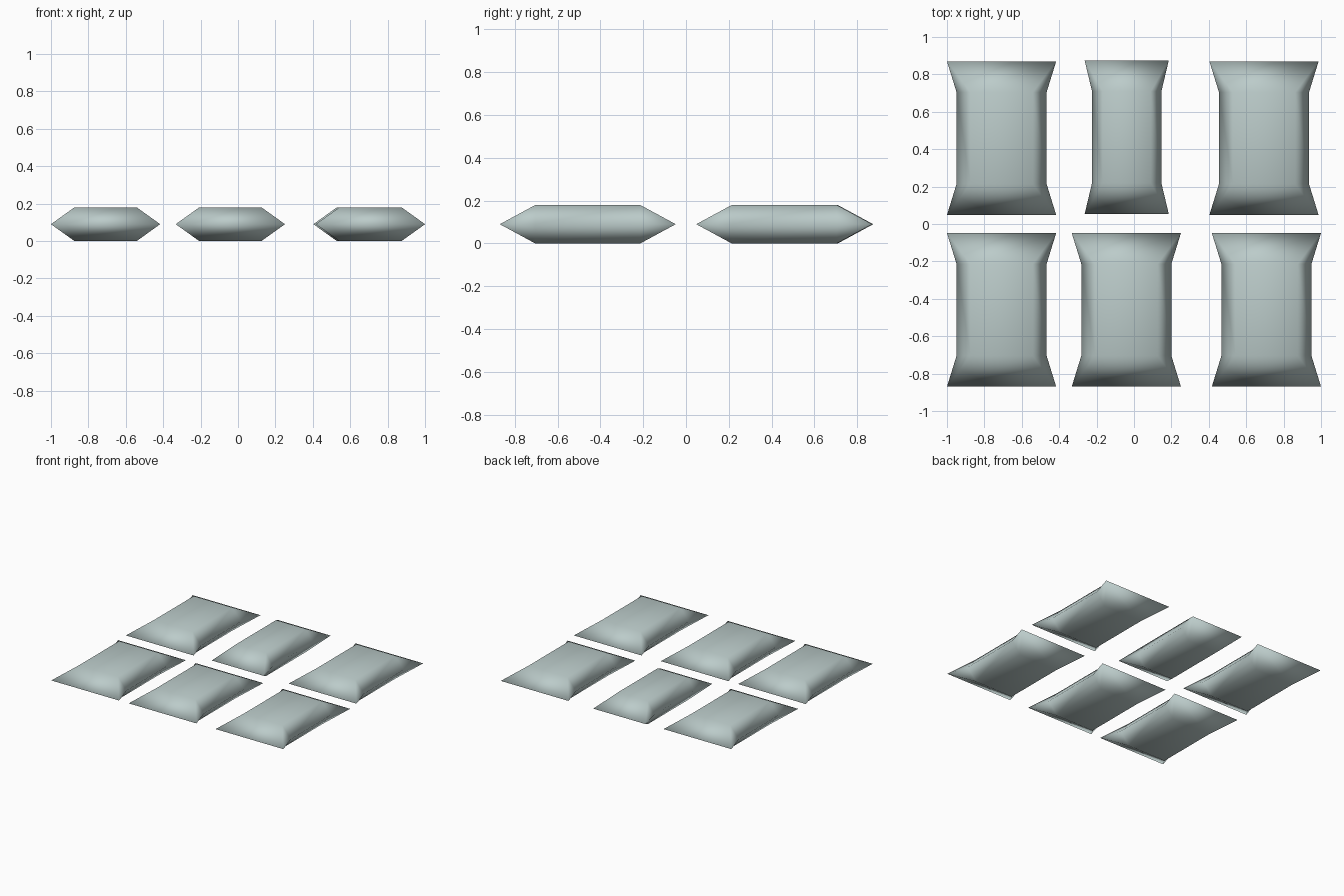
import bpy

if "Cube" in bpy.data.objects:
    bpy.data.objects.remove(bpy.data.objects["Cube"])

# one pale grey-green colour for every packet
film = bpy.data.materials.new("pale_grey_green")
film.diffuse_color = (0.50, 0.60, 0.59, 1)
film.use_nodes = True
film.node_tree.nodes["Principled BSDF"].inputs["Base Color"].default_value = film.diffuse_color

Z_MID, H = 0.09, 0.09


def packet(name, cx, cy, width, length):
    """Pillow packet: hexagonal body pinched to a flat, flared seam at both ends."""
    end, side, top = width / 2, width * 0.412, width * 0.285
    y_end, y_body = length / 2, length * 0.298
    section = [(-side, 0), (-top, H), (top, H), (side, 0), (top, -H), (-top, -H)]
    verts, faces = [], []
    for s in (-1, 1):
        verts += [(x, s * y_body, z) for x, z in section]
    for s in (-1, 1):
        verts += [(-end, s * y_end, 0), (end, s * y_end, 0)]
    # body walls
    for i in range(6):
        j = (i + 1) % 6
        faces.append((i, j, j + 6, i + 6))
    # tapered ends: top, bottom and the four side slivers
    for b, l, r in ((0, 12, 13), (6, 14, 15)):
        f = [(b + 1, l, r, b + 2), (b + 5, b + 4, r, l),
             (b, l, b + 1), (b, b + 5, l), (b + 3, b + 2, r), (b + 3, r, b + 4)]
        faces += f if b == 0 else [p[::-1] for p in f]
    mesh = bpy.data.meshes.new(name)
    mesh.from_pydata(verts, [], [f[::-1] for f in faces])
    mesh.materials.append(film)
    mesh.shade_smooth()
    ob = bpy.data.objects.new(name, mesh)
    ob.location = (cx, cy, Z_MID)
    bpy.context.collection.objects.link(ob)


# two rows of three; the back middle packet is narrower
packet("packet_front_left", -0.708, -0.459, 0.584, 0.822)
packet("packet_front_middle", -0.041, -0.459, 0.584, 0.822)
packet("packet_front_right", 0.708, -0.459, 0.584, 0.822)
packet("packet_back_left", -0.708, 0.459, 0.584, 0.822)
packet("packet_back_middle", -0.039, 0.464, 0.450, 0.822)
packet("packet_back_right", 0.695, 0.459, 0.584, 0.822)
